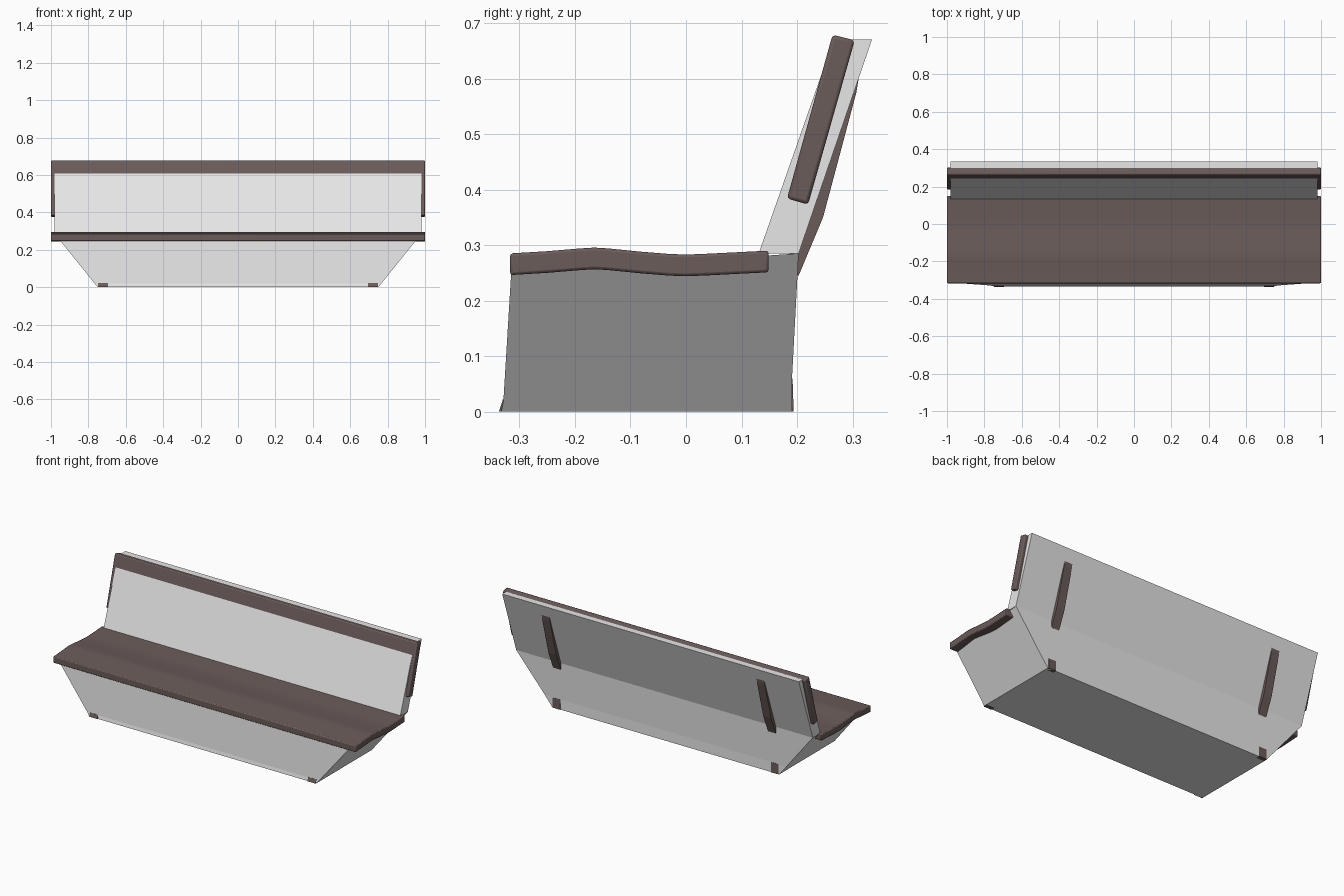
import bpy
import bmesh
import math

cube = bpy.data.objects.get("Cube")
if cube:
    bpy.data.objects.remove(cube, do_unlink=True)


def material(name, rgb):
    m = bpy.data.materials.new(name)
    m.use_nodes = True
    m.diffuse_color = (*rgb, 1)
    m.node_tree.nodes["Principled BSDF"].inputs["Base Color"].default_value = (*rgb, 1)
    return m


GREY = material("pale grey", (0.8, 0.8, 0.8))
BROWN = material("dark brown wood", (0.145, 0.107, 0.102))


def extrude(name, profile, half_width, mat, centre=0.0, bevel=0.0):
    """Sweep a (y, z) outline along x; half_width is a function of height."""
    bm = bmesh.new()
    sides = [[bm.verts.new((centre + s * half_width(z), y, z)) for y, z in profile]
             for s in (-1, 1)]
    for side in sides:
        bm.faces.new(side)
    n = len(profile)
    for i in range(n):
        j = (i + 1) % n
        bm.faces.new((sides[0][i], sides[0][j], sides[1][j], sides[1][i]))
    bmesh.ops.recalc_face_normals(bm, faces=bm.faces)
    mesh = bpy.data.meshes.new(name)
    bm.to_mesh(mesh)
    bm.free()
    mesh.materials.append(mat)
    ob = bpy.data.objects.new(name, mesh)
    bpy.context.collection.objects.link(ob)
    if bevel:
        mod = ob.modifiers.new("rounded edges", "BEVEL")
        mod.width = bevel
        mod.segments = 2
        mod.limit_method = "ANGLE"
        mod.angle_limit = math.radians(40)
        bpy.ops.object.select_all(action="DESELECT")
        bpy.context.view_layer.objects.active = ob
        ob.select_set(True)
        bpy.ops.object.shade_smooth_by_angle(angle=math.radians(35))
    return ob


# Base block, flaring outwards to the seat
base = [(-0.333, 0), (-0.329, 0.02), (-0.315, 0.25), (0.203, 0.285),
        (0.191, 0.06), (0.191, 0)]
extrude("base", base, lambda z: 0.75 + 0.23 * z / 0.285, GREY)

# Leaning back panel
back = [(0.131, 0.285), (0.266, 0.67), (0.335, 0.67), (0.203, 0.285)]
extrude("back_panel", back, lambda z: 0.98, GREY)

# Wavy seat board
wave = [(-0.317, 0.285), (-0.25, 0.289), (-0.19, 0.294), (-0.165, 0.2955),
        (-0.14, 0.294), (-0.08, 0.288), (-0.03, 0.284), (0, 0.283),
        (0.03, 0.284), (0.149, 0.29)]
seat = wave + [(y, z - 0.039) for y, z in reversed(wave)]
extrude("seat", seat, lambda z: 1.0, BROWN, bevel=0.005)

# Backrest board, showing at the ends and along the top
board = [(0.182, 0.384), (0.264, 0.679), (0.304, 0.669), (0.220, 0.373)]
extrude("backrest_board", board, lambda z: 1.0, BROWN, bevel=0.006)

# Leg braces behind the back and feet at the bottom corners
brace = [(0.313, 0.612), (0.307, 0.575), (0.247, 0.35), (0.203, 0.245),
         (0.18, 0.26), (0.26, 0.55)]
front_foot = [(-0.337, 0), (-0.330, 0.022), (-0.31, 0.022), (-0.31, 0)]
rear_foot = [(0.17, 0), (0.17, 0.06), (0.192, 0.06), (0.194, 0)]
for label, side in (("right", -1), ("left", 1)):
    extrude(label + "_brace", brace, lambda z: 0.026, BROWN, side * 0.71)
    extrude(label + "_front_foot", front_foot, lambda z: 0.027, BROWN, side * 0.721)
    extrude(label + "_rear_foot", rear_foot, lambda z: 0.025, BROWN, side * 0.721)
